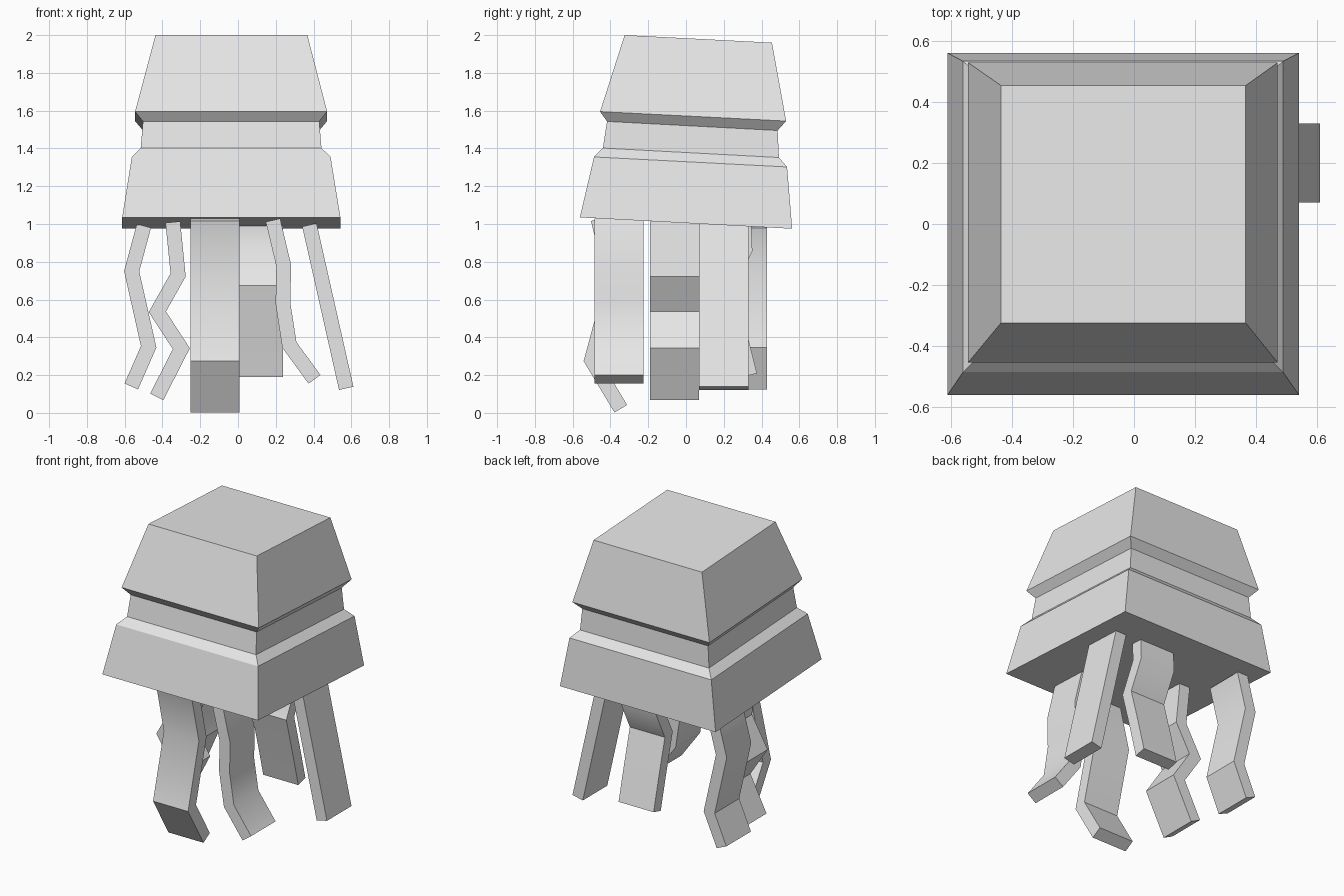
import bpy
import bmesh
import math
from mathutils import Vector

cube = bpy.data.objects.get("Cube")
if cube:
    bpy.data.objects.remove(cube, do_unlink=True)

grey = bpy.data.materials.new("light_grey")
grey.use_nodes = True
COLOUR = (0.8, 0.8, 0.8, 1)
grey.diffuse_color = COLOUR
grey.node_tree.nodes["Principled BSDF"].inputs["Base Color"].default_value = COLOUR


def loft(name, rings, smooth=False):
    """Skin a stack of four-cornered rings and cap both ends."""
    bm = bmesh.new()
    loops = [[bm.verts.new(p) for p in ring] for ring in rings]
    for a, b in zip(loops, loops[1:]):
        for i in range(4):
            j = (i + 1) % 4
            bm.faces.new((a[i], a[j], b[j], b[i]))
    bm.faces.new(loops[0])
    bm.faces.new(loops[-1])
    bmesh.ops.recalc_face_normals(bm, faces=bm.faces)
    mesh = bpy.data.meshes.new(name)
    bm.to_mesh(mesh)
    bm.free()
    mesh.materials.append(grey)
    obj = bpy.data.objects.new(name, mesh)
    bpy.context.collection.objects.link(obj)
    if smooth:
        bpy.ops.object.select_all(action="DESELECT")
        obj.select_set(True)
        bpy.context.view_layer.objects.active = obj
        bpy.ops.object.shade_smooth_by_angle(angle=math.radians(30))
    return obj


def tentacle(name, path, across, axis, width=0.26, thick=0.078):
    """Bent flat bar: path is (horizontal, z), width runs along the other axis."""
    pts = [Vector(p) for p in path]
    dirs = [(b - a).normalized() for a, b in zip(pts, pts[1:])]
    rings = []
    for i, p in enumerate(pts):
        before, after = dirs[max(i - 1, 0)], dirs[min(i, len(dirs) - 1)]
        t = (before + after).normalized()
        side = Vector((-t.y, t.x)) * (thick / 2 / t.dot(before))
        lo, hi = across - width / 2, across + width / 2
        corners = [(p - side, lo), (p + side, lo), (p + side, hi), (p - side, hi)]
        if axis == "x":
            rings.append([(q.x, w, q.y) for q, w in corners])
        else:
            rings.append([(w, q.x, q.y) for q, w in corners])
    loft(name, rings, smooth=True)


# Slightly tilted hood: left x, right x, front y, back y, front z, back z
HOOD = [
    (-0.613, 0.542, -0.562, 0.562, 1.035, 0.975),
    (-0.562, 0.490, -0.487, 0.535, 1.355, 1.302),
    (-0.515, 0.442, -0.440, 0.492, 1.402, 1.352),
    (-0.503, 0.430, -0.418, 0.485, 1.543, 1.495),
    (-0.545, 0.472, -0.455, 0.530, 1.595, 1.545),
    (-0.437, 0.367, -0.325, 0.455, 2.000, 1.960),
]
loft("hood", [[(x0, y0, zf), (x1, y0, zf), (x1, y1, zb), (x0, y1, zb)]
              for x0, x1, y0, y1, zf, zb in HOOD])

# Tentacles bending sideways
tentacle("back_right_tentacle",
         [(-0.498, 0.99), (-0.563, 0.75), (-0.473, 0.35), (-0.565, 0.14)], 0.30, "x")
tentacle("middle_right_tentacle",
         [(-0.345, 1.01), (-0.317, 0.73), (-0.427, 0.535), (-0.30, 0.34),
          (-0.43, 0.085)], -0.06, "x")
tentacle("front_left_tentacle",
         [(0.185, 1.02), (0.242, 0.78), (0.238, 0.58), (0.272, 0.36),
          (0.405, 0.178)], -0.355, "x")
tentacle("back_left_tentacle", [(0.378, 0.995), (0.573, 0.13)], 0.20, "x")

# Tentacles bending forwards and backwards
tentacle("front_tentacle",
         [(-0.465, 1.025), (-0.387, 0.70), (-0.50, 0.28), (-0.345, 0.022)], -0.121, "y")
tentacle("back_tentacle",
         [(0.307, 0.99), (0.312, 0.865), (0.215, 0.67), (0.285, 0.41),
          (0.338, 0.20)], 0.107, "y")
